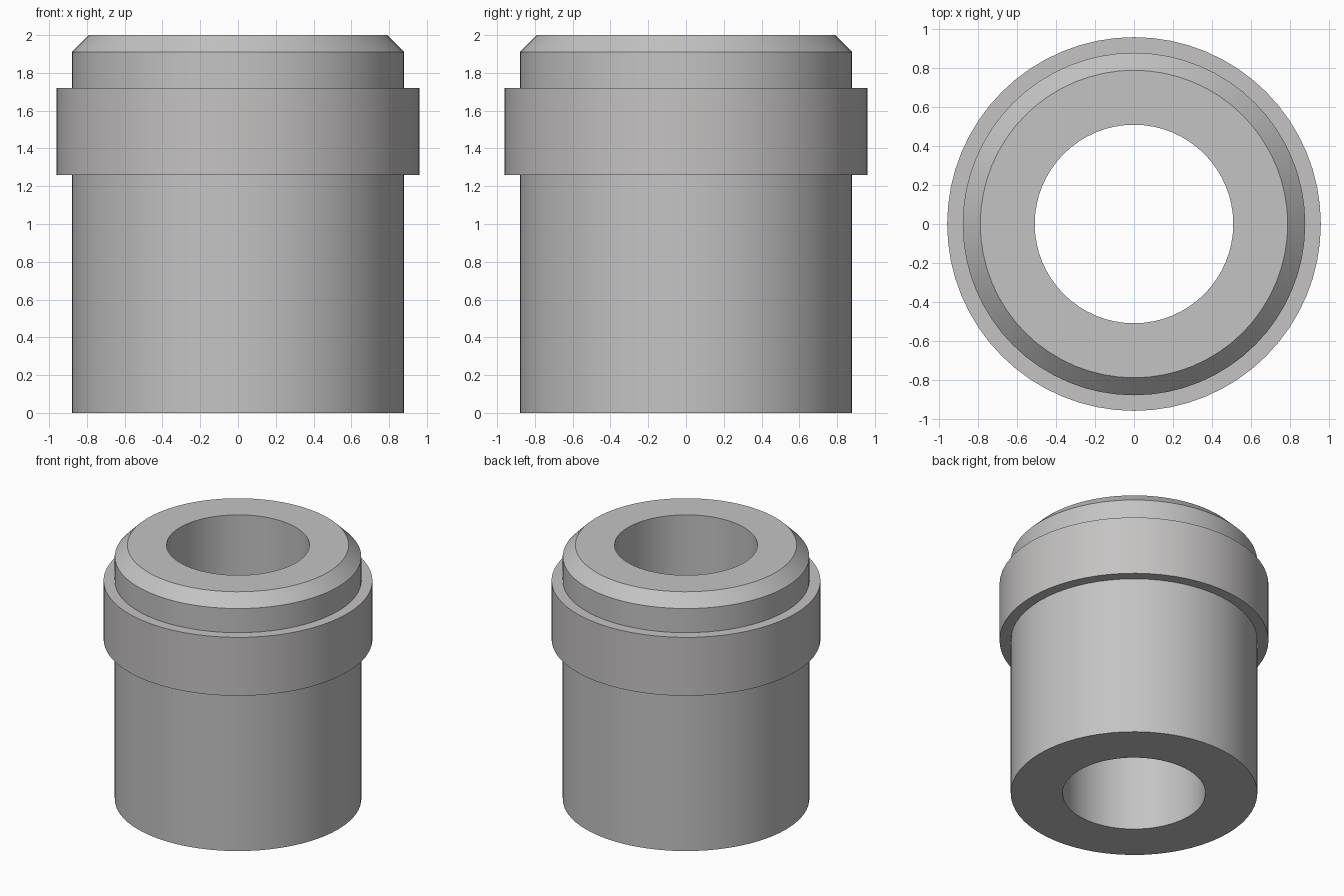
import bpy
import math

SEGMENTS = 64

cube = bpy.data.objects.get("Cube")
if cube:
    bpy.data.objects.remove(cube, do_unlink=True)


def make_material(name, color):
    mat = bpy.data.materials.new(name)
    mat.use_nodes = True
    mat.diffuse_color = color
    mat.node_tree.nodes["Principled BSDF"].inputs["Base Color"].default_value = color
    return mat


def lathe(name, profile, mat):
    """Revolve a closed (radius, height) profile around z."""
    n = len(profile)
    verts, faces = [], []
    for s in range(SEGMENTS):
        a = math.tau * s / SEGMENTS
        verts += [(r * math.cos(a), r * math.sin(a), z) for r, z in profile]
        here, there = s * n, (s + 1) % SEGMENTS * n
        for i in range(n):
            j = (i + 1) % n
            faces.append((here + i, there + i, there + j, here + j))
    mesh = bpy.data.meshes.new(name)
    mesh.from_pydata(verts, [], faces)
    mesh.materials.append(mat)
    obj = bpy.data.objects.new(name, mesh)
    bpy.context.collection.objects.link(obj)
    bpy.ops.object.select_all(action="DESELECT")
    obj.select_set(True)
    bpy.context.view_layer.objects.active = obj
    bpy.ops.object.shade_smooth_by_angle(angle=math.radians(30))
    return obj


grey = make_material("grey", (0.55, 0.55, 0.55, 1))
warm_grey = make_material("warm grey", (0.56, 0.54, 0.54, 1))

# Hollow sleeve with a chamfered top rim and a straight bore
lathe("sleeve_body", [(0.51, 0), (0.88, 0), (0.88, 1.91), (0.79, 2), (0.51, 2)], grey)

# Raised band around the upper part of the sleeve
lathe("collar_band", [(0.87, 1.26), (0.96, 1.26), (0.96, 1.72), (0.87, 1.72)], warm_grey)
